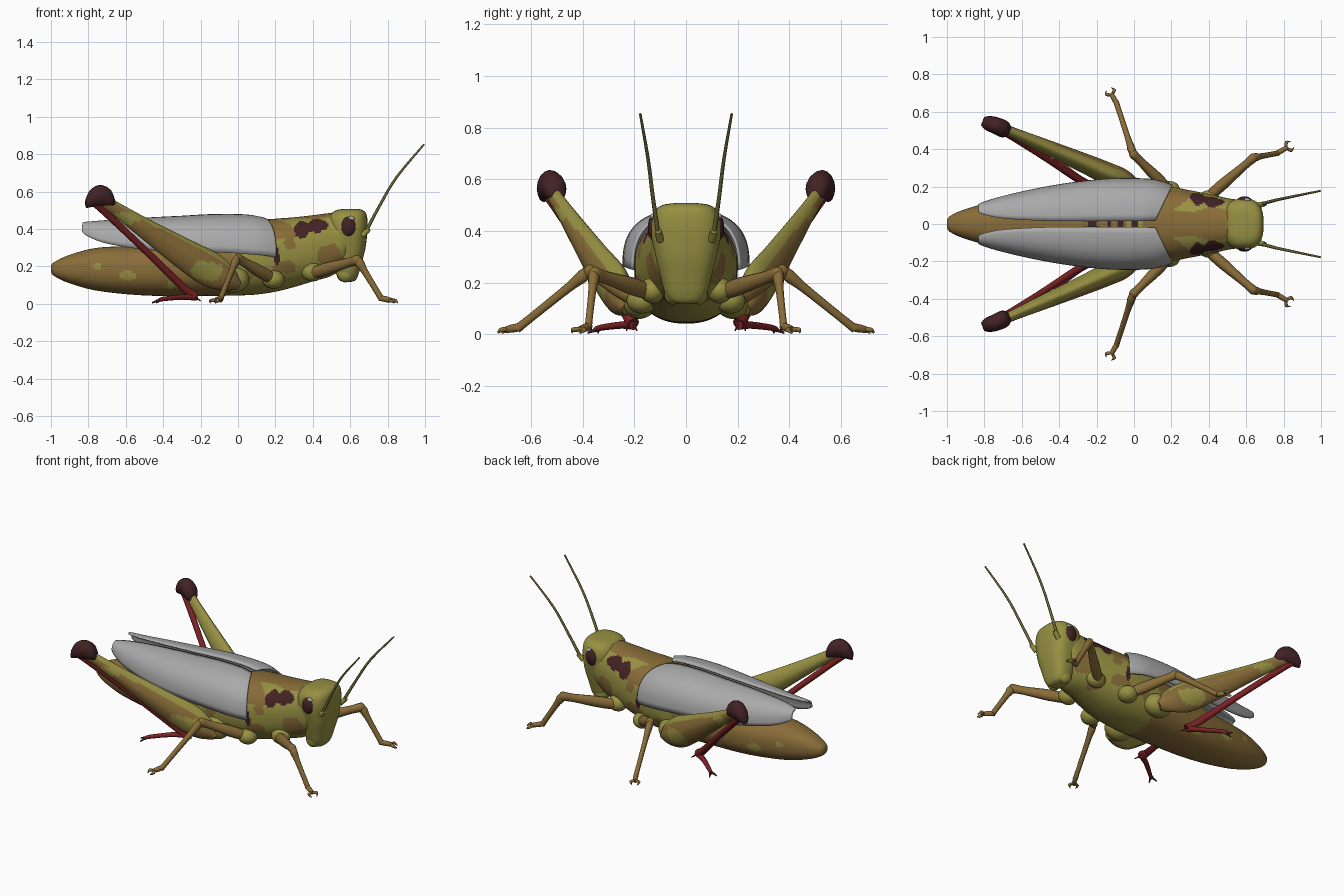
import bpy, bmesh, math
from mathutils import Vector, noise

if "Cube" in bpy.data.objects:
    bpy.data.objects.remove(bpy.data.objects["Cube"])

COLOURS = {
    "olive": (0.31, 0.28, 0.055), "brown": (0.25, 0.15, 0.04), "dark_maroon": (0.055, 0.016, 0.018),
    "red": (0.20, 0.016, 0.018), "wing_grey": (0.40, 0.40, 0.40), "dull_olive": (0.16, 0.14, 0.04),
}
MATS = []
for label, rgb in COLOURS.items():
    m = bpy.data.materials.new(label)
    m.diffuse_color = (*rgb, 1)
    m.use_nodes = True
    m.node_tree.nodes["Principled BSDF"].inputs["Base Color"].default_value = m.diffuse_color
    MATS.append(m)
OLIVE, BROWN, DARK, RED, GREY, DULL = range(6)


def smooth(rows, k):
    """Catmull-Rom interpolation of rows of numbers."""
    out = []
    for i in range(len(rows) - 1):
        a, b, c, d = rows[max(i - 1, 0)], rows[i], rows[i + 1], rows[min(i + 2, len(rows) - 1)]
        for j in range(k):
            t = j / k
            out.append([0.5 * (2 * q + (r - p) * t + (2 * p - 5 * q + 4 * r - s) * t * t
                               + (3 * q - p - 3 * r + s) * t ** 3) for p, q, r, s in zip(a, b, c, d)])
    return out + [list(rows[-1])]


def sup(t, n):
    """Point on a unit superellipse."""
    c, s = math.cos(t), math.sin(t)
    return math.copysign(abs(c) ** (2 / n), c), math.copysign(abs(s) ** (2 / n), s)


def loft(name, rings, colour, closed=True, mirror=True):
    """Skin rings of points; colour is an index or a rule on (centre, normal)."""
    bm = bmesh.new()
    vs = [[bm.verts.new(p) for p in ring] for ring in rings]
    n = len(vs[0])
    for a, b in zip(vs, vs[1:]):
        for j in range(n if closed else n - 1):
            bm.faces.new((a[j], a[(j + 1) % n], b[(j + 1) % n], b[j]))
    if closed:
        bm.faces.new(vs[0])
        bm.faces.new(vs[-1])
    bmesh.ops.recalc_face_normals(bm, faces=bm.faces)
    bm.normal_update()
    for f in bm.faces:
        f.smooth = True
        f.material_index = colour(f.calc_center_median(), f.normal) if callable(colour) else colour
    me = bpy.data.meshes.new(name)
    bm.to_mesh(me)
    bm.free()
    for m in MATS:
        me.materials.append(m)
    ob = bpy.data.objects.new(name, me)
    bpy.context.collection.objects.link(ob)
    bpy.context.view_layer.objects.active = ob
    ob.select_set(True)
    bpy.ops.object.shade_smooth_by_angle(angle=math.radians(50))
    ob.select_set(False)
    if mirror:
        ob.modifiers.new("mirror", 'MIRROR').use_axis = (False, True, False)
    return ob


def tube(name, rows, colour, k=4, n=12, power=2):
    """Rows are x, y, z, half width, half height."""
    rows = smooth(rows, k)
    pts = [Vector(r[:3]) for r in rows]
    axis = (pts[-1] - pts[0]).normalized()
    side = axis.cross(Vector((0, 0, 1))).normalized()
    up = side.cross(axis)
    rings = []
    for p, r in zip(pts, rows):
        ring = []
        for j in range(n):
            c, s = sup(2 * math.pi * j / n, power)
            ring.append(p + side * c * r[3] + up * s * r[4])
        rings.append(ring)
    return loft(name, rings, colour)


def inside(x, z, spots):
    return any(((x - a) / rx) ** 2 + ((z - b) / rz) ** 2 < 1 for a, b, rx, rz in spots)


def wobble(c, freq, amp):
    d = noise.noise_vector(Vector((c.x, abs(c.y), c.z)) * freq) * amp
    return c.x + d.x, abs(c.y) + d.y, c.z + d.z


# Body: abdomen and thorax in one loft with blotches
def body_colour(c, nrm):
    x, y, z = wobble(c, 9, 0.022)
    if inside(x, z, [(0.345, 0.4, 0.05, 0.034), (0.43, 0.412, 0.05, 0.034), (0.21, 0.26, 0.017, 0.05)]) and y > 0.06:
        return DARK
    if y < 0.02 and -0.25 < x < 0.03 and z > 0.3 and noise.noise(Vector((x * 14, 0, 3))) > 0:
        return DARK
    if x < -0.03:
        return OLIVE if inside(x, z, [(-0.58, 0.15, 0.035, 0.035), (-0.16, 0.18, 0.09, 0.05),
                                      (-0.36, 0.1, 0.04, 0.025), (-0.75, 0.2, 0.025, 0.02)]) else BROWN
    if z > 0.39 and 0.05 < x < 0.57 and y < 0.075 + 0.2 * max(0, 0.3 - x) + 0.012 * math.sin(20 * x):
        return BROWN
    if inside(x, z, [(0.25, 0.19, 0.07, 0.035), (0.49, 0.25, 0.06, 0.07), (0.2, 0.39, 0.1, 0.05),
                     (0.05, 0.16, 0.06, 0.03), (0.27, 0.33, 0.025, 0.05), (0.38, 0.15, 0.03, 0.015)]):
        return BROWN
    return OLIVE


BODY = [(-1, .17, .205, .02), (-.98, .147, .225, .045), (-.9, .11, .262, .08), (-.75, .07, .30, .12),
        (-.5, .045, .315, .16), (-.2, .042, .36, .185), (0, .045, .41, .197), (.1, .05, .445, .2),
        (.2, .065, .455, .198), (.3, .09, .463, .18), (.4, .12, .474, .16), (.5, .15, .487, .138),
        (.57, .2, .495, .125), (.62, .26, .47, .09)]
rings = []
for x, zb, zt, w in smooth(BODY, 12):
    ring = []
    for j in range(80):
        c, s = sup(2 * math.pi * j / 80, 2.3)
        ring.append((x, c * w, (zb + zt) / 2 + s * (zt - zb) / 2))
    rings.append(ring)
loft("body", rings, body_colour, mirror=False)

# Head: stacked rounded sections (z, back, front, half width)
HEAD = [(.118, .565, .61, .03), (.128, .54, .63, .06), (.16, .525, .645, .082), (.22, .51, .662, .098),
        (.3, .5, .682, .118), (.39, .48, .692, .135), (.45, .48, .692, .132), (.485, .5, .684, .115),
        (.502, .53, .665, .085), (.508, .57, .64, .04)]
rings = []
for z, a, b, w in smooth(HEAD, 4):
    ring = []
    for j in range(40):
        c, s = sup(2 * math.pi * j / 40, 2.7)
        ring.append(((a + b) / 2 + c * (b - a) / 2, s * w, z))
    rings.append(ring)
loft("head", rings, OLIVE, mirror=False)


def blob(name, centre, radii, colour):
    rings = []
    for i in range(13):
        a = math.pi * (0.03 + 0.94 * i / 12)
        rings.append([(centre[0] + radii[0] * math.sin(a) * math.cos(j * math.pi / 10),
                       centre[1] + radii[1] * math.sin(a) * math.sin(j * math.pi / 10),
                       centre[2] + radii[2] * math.cos(a)) for j in range(20)])
    return loft(name, rings, colour)


# Face cheeks, eyes with a pale glint, hip joints
blob("mouth_palp", (.575, .05, .16), (.045, .035, .045), OLIVE)
blob("eye", (.59, .118, .413), (.044, .03, .056), DARK)
blob("eye_glint", (.605, .127, .456), (.018, .012, .013), GREY)
blob("front_hip", (.4, .13, .17), (.06, .05, .05), OLIVE)
blob("middle_hip", (.19, .17, .13), (.06, .06, .05), OLIVE)
blob("hind_hip", (-.03, .18, .13), (.09, .07, .07), OLIVE)

# Wing covers: arched shells (x, inner y, outer y, top, bottom)
WING = [(.205, .02, .205, .46, .25), (.1, .016, .235, .474, .262), (-.1, .015, .24, .475, .275),
        (-.3, .015, .222, .466, .28), (-.5, .018, .19, .456, .29), (-.7, .03, .145, .443, .322),
        (-.8, .05, .115, .435, .36), (-.832, .065, .1, .43, .385)]
rings = []
for x, yi, w, zt, zb in smooth(WING, 6):
    ring = []
    for j in range(17):
        c, s = sup(math.pi / 2 * (1 - j / 16), 2.5)
        slide = 0.09 * (1 - c) ** 1.0 * max(0, (x + 0.3) / 0.5)
        ring.append((x - slide, yi + (w - yi) * c, zb + (zt - zb) * s))
    rings.append(ring)
wing = loft("wing_cover", rings, GREY, closed=False)
sol = wing.modifiers.new("thickness", 'SOLIDIFY')
sol.thickness, sol.offset = 0.01, 0


# Hind legs
def femur_colour(c, nrm):
    x, y, z = wobble(c, 10, 0.03)
    if nrm.z > 0.45 or nrm.y < -0.5 or inside(x, z, [(-.17, .18, .08, .05), (-.6, .45, .07, .04)]):
        return OLIVE
    return BROWN


tube("hind_thigh", [(.0, .22, .1, .03, .03), (-.06, .25, .135, .045, .07), (-.15, .275, .185, .058, .095),
                    (-.3, .34, .275, .05, .082), (-.5, .425, .405, .038, .055), (-.65, .49, .505, .028, .038),
                    (-.72, .52, .55, .028, .036)], femur_colour, k=8, n=32, power=1.7)
tube("knee", [(-.665, .495, .54, .025, .03), (-.69, .505, .565, .045, .052), (-.74, .527, .578, .045, .058),
              (-.785, .542, .565, .038, .048), (-.81, .55, .54, .022, .028)], DARK, n=16)
tube("hind_shin", [(-.765, .535, .545, .022, .026), (-.7, .495, .48, .018, .02), (-.5, .37, .29, .017, .019),
                   (-.3, .24, .095, .02, .022), (-.235, .205, .04, .025, .028)], RED)
tube("hind_foot", [(-.225, .205, .035, .018, .018), (-.3, .25, .036, .016, .014), (-.4, .33, .026, .012, .012),
                   (-.425, .35, .018, .01, .01)], RED)
for i, (dx, dy) in enumerate([(-.045, .0), (-.02, .04)]):
    tube(f"hind_claw_{i}", [(-.415, .34, .022, .009, .009), (-.415 + dx, .34 + dy, .006, .003, .004)], DARK, k=1, n=8)
for i in range(2):
    tube(f"shin_spur_{i}", [(-.26, .215, .06, .009, .009), (-.2, .19 + .04 * i, .015, .003, .003)], RED, k=1, n=6)


# Front and middle legs: hip, knee, ankle, toe
def leg(name, hip, knee, ankle, toe):
    hip, knee, ankle, toe = map(Vector, (hip, knee, ankle, toe))
    mix = lambda a, b, t, r: (*a.lerp(b, t), r, r * 1.15)
    tube(name + "_thigh", [mix(hip, knee, 0, .026), mix(hip, knee, .35, .03), mix(hip, knee, .8, .022),
                           mix(hip, knee, 1, .024), mix(hip, knee, 1.05, .012)], BROWN)
    tube(name + "_shin", [mix(knee, ankle, -.03, .014), mix(knee, ankle, .08, .022), mix(knee, ankle, .3, .016),
                          mix(knee, ankle, .8, .014), mix(knee, ankle, 1.03, .015)], BROWN)
    tube(name + "_foot", [mix(ankle, toe, -.1, .013), mix(ankle, toe, .3, .014), mix(ankle, toe, .7, .011)], BROWN)
    d = toe - ankle
    perp = Vector((-d.y, d.x, 0)) * 0.28
    for i, s in enumerate((-1, 1)):
        a, b, c = ankle.lerp(toe, .6), ankle.lerp(toe, .8) + perp * s, toe + perp * s * .7
        tube(f"{name}_claw_{i}", [(*a, .01, .01), (*b, .009, .009), (c.x, c.y, .006, .003, .004)], BROWN, n=8)


leg("front_leg", (.38, .13, .16), (.64, .355, .235), (.765, .378, .03), (.845, .425, .014))
leg("middle_leg", (.19, .18, .13), (-.005, .375, .245), (-.093, .645, .028), (-.135, .72, .014))

# Antennae
tube("antenna_base", [(.665, .1, .365, .016, .016), (.7, .108, .4, .013, .013)], OLIVE, k=1)
tube("antenna", [(.675, .105, .37, .01, .01), (.76, .128, .53, .008, .008), (.85, .147, .68, .007, .007),
                 (.995, .177, .853, .005, .005)], DULL, n=8)
